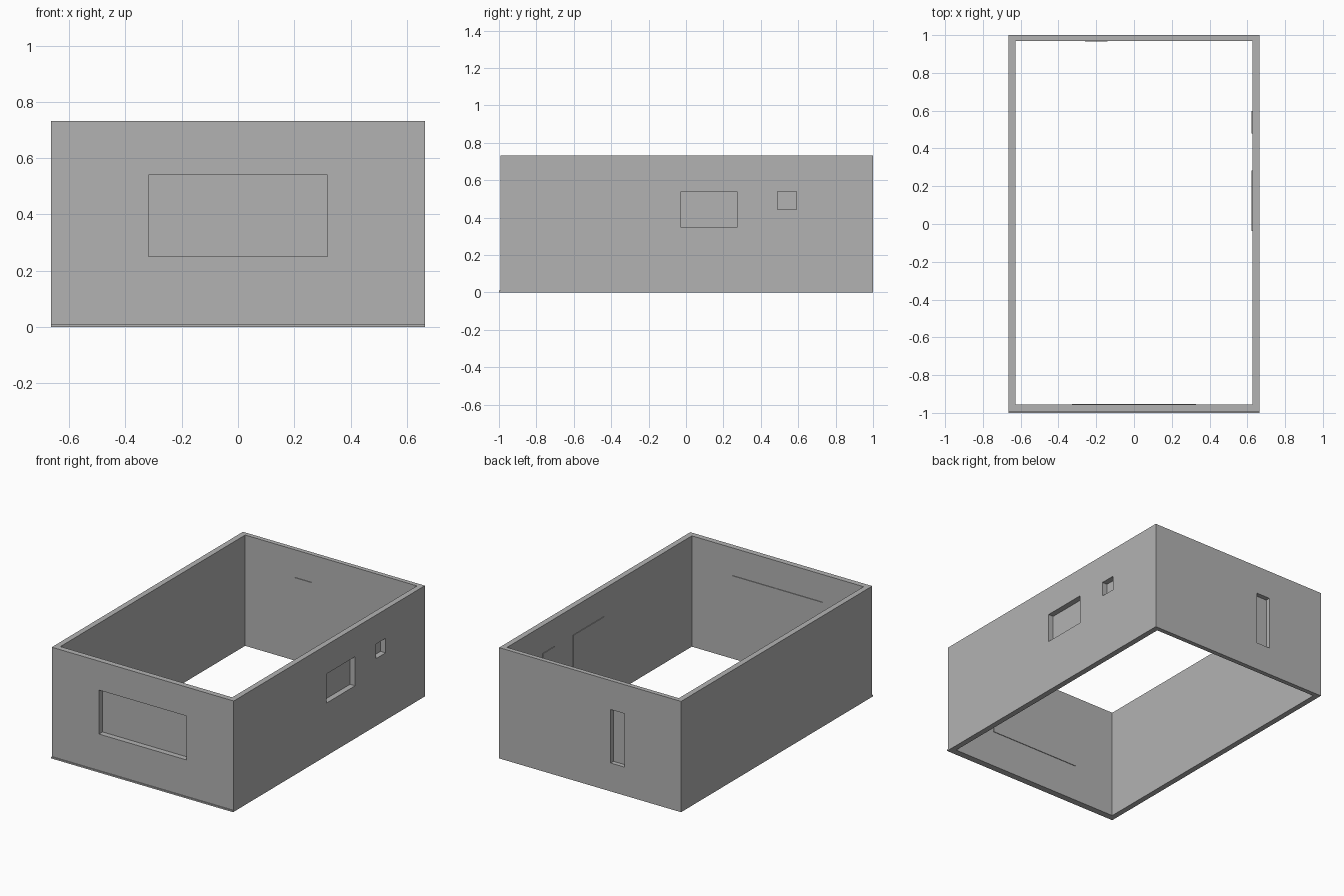
import bpy
import bmesh
from mathutils import Vector

default = bpy.data.objects.get("Cube")
if default:
    bpy.data.objects.remove(default, do_unlink=True)

grey = bpy.data.materials.new("plain_grey")
grey.use_nodes = True
colour = (0.45, 0.45, 0.45, 1)
grey.diffuse_color = colour
grey.node_tree.nodes["Principled BSDF"].inputs["Base Color"].default_value = colour


def box(name, low, high):
    """Axis-aligned box between two corners."""
    low, high = Vector(low), Vector(high)
    bm = bmesh.new()
    bmesh.ops.create_cube(bm, size=1)
    bmesh.ops.scale(bm, vec=high - low, verts=bm.verts)
    bmesh.ops.translate(bm, vec=(low + high) / 2, verts=bm.verts)
    mesh = bpy.data.meshes.new(name)
    bm.to_mesh(mesh)
    bm.free()
    mesh.materials.append(grey)
    obj = bpy.data.objects.new(name, mesh)
    bpy.context.collection.objects.link(obj)
    return obj


def cut(target, low, high):
    """Subtract a box from the target and discard the cutter."""
    cutter = box("cutter", low, high)
    cutter.hide_render = True
    mod = target.modifiers.new("opening", "BOOLEAN")
    mod.operation = "DIFFERENCE"
    mod.solver = "EXACT"
    mod.object = cutter
    bpy.context.view_layer.objects.active = target
    bpy.ops.object.modifier_apply(modifier=mod.name)
    bpy.data.objects.remove(cutter, do_unlink=True)


# Main dimensions
side, side_in = 0.664, 0.627
front, front_in = -0.993, -0.956
back, back_in = 1.0, 0.97
height = 0.731
pane, lap, over = 0.004, 0.009, 0.05
sill_top = 0.54

# Ring of walls, open at top and bottom
walls = box("walls", (-side, front, 0), (side, back, height))
cut(walls, (-side_in, front_in, -over), (side_in, back_in, height + over))

# Thin strip along the foot of the front wall
box("front_base_strip", (-side, -1, 0), (side, front, 0.01))

# Windows in the front and back walls: opening plus inner pane
for name, x0, x1, z0, inner, sign in (
        ("front_pane", -0.319, 0.319, 0.25, front_in, 1),
        ("back_pane", -0.25, -0.15, 0.187, back_in, -1)):
    ys = sorted((inner + sign * 0.02, inner - sign * over))
    cut(walls, (x0, ys[0], z0), (x1, ys[1], sill_top))
    ys = sorted((inner, inner + sign * pane))
    box(name, (x0 - lap, ys[0], z0 - lap), (x1 + lap, ys[1], sill_top + lap))

# Windows in the +x wall
for name, y0, y1, z0 in (
        ("large_side_pane", -0.027, 0.273, 0.348),
        ("small_side_pane", 0.489, 0.59, 0.444)):
    cut(walls, (side_in - 0.02, y0, z0), (side + over, y1, sill_top))
    box(name, (side_in - pane, y0 - lap, z0 - lap),
        (side_in, y1 + lap, sill_top + lap))
